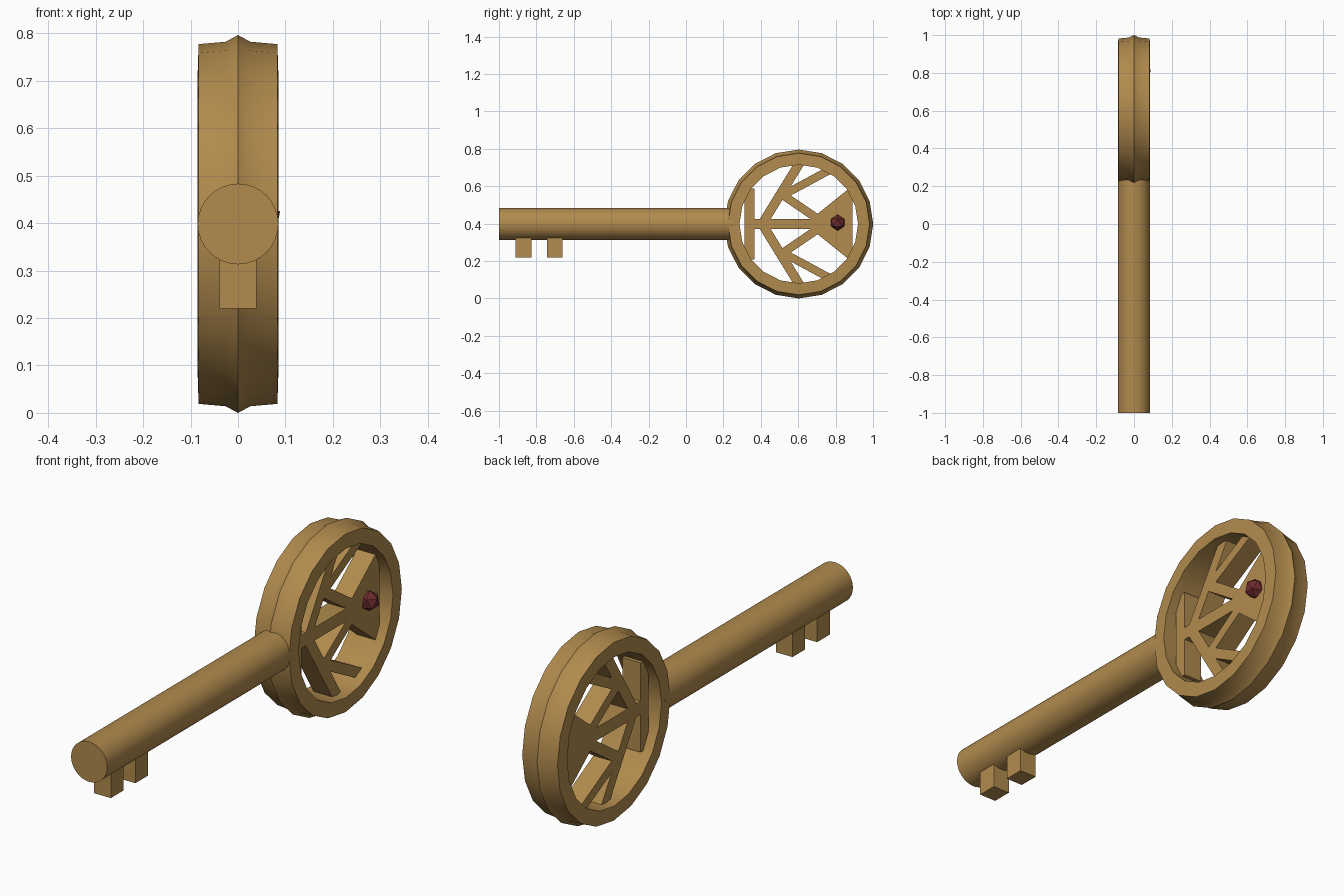
import bpy, bmesh, math
from mathutils import Matrix, Vector

if "Cube" in bpy.data.objects:
    bpy.data.objects.remove(bpy.data.objects["Cube"])

CY, CZ = 0.603, 0.398      # centre of the ring handle
DEPTH = 0.043              # half thickness of the tree fretwork


def material(name, col):
    m = bpy.data.materials.new(name)
    m.diffuse_color = (*col, 1)
    m.use_nodes = True
    m.node_tree.nodes["Principled BSDF"].inputs["Base Color"].default_value = m.diffuse_color
    return m


gold = material("antique_gold", (0.44, 0.257, 0.075))
red = material("dark_red", (0.17, 0.025, 0.028))


def finish(name, bm, mat, smooth=False):
    bmesh.ops.recalc_face_normals(bm, faces=bm.faces[:])
    me = bpy.data.meshes.new(name)
    bm.to_mesh(me)
    bm.free()
    me.materials.append(mat)
    ob = bpy.data.objects.new(name, me)
    bpy.context.collection.objects.link(ob)
    if smooth:
        bpy.ops.object.select_all(action='DESELECT')
        ob.select_set(True)
        bpy.context.view_layer.objects.active = ob
        bpy.ops.object.shade_smooth_by_angle(angle=math.radians(30))
    return ob


def plate(name, pts):
    """Extrude a (y, z) outline through the fretwork thickness."""
    bm = bmesh.new()
    f = bm.faces.new([bm.verts.new((-DEPTH, y, z)) for y, z in pts])
    ext = bmesh.ops.extrude_face_region(bm, geom=[f], use_keep_orig=True)
    vs = [g for g in ext["geom"] if isinstance(g, bmesh.types.BMVert)]
    bmesh.ops.translate(bm, verts=vs, vec=(2 * DEPTH, 0, 0))
    return finish(name, bm, gold)


def bar(name, a, b, width):
    a, b = Vector(a), Vector(b)
    d = (b - a).normalized()
    n = Vector((-d.y, d.x)) * width / 2
    return plate(name, [a + n, b + n, b - n, a - n])


# Round shaft along y
bm = bmesh.new()
bmesh.ops.create_cone(bm, cap_ends=True, segments=32, radius1=0.085, radius2=0.085, depth=1.26,
                      matrix=Matrix.Translation((0, -0.37, CZ)) @ Matrix.Rotation(math.pi / 2, 4, 'X'))
finish("shaft", bm, gold, True)

# Two teeth under the tip
for i, y in enumerate((-0.868, -0.702)):
    bm = bmesh.new()
    bmesh.ops.create_cube(bm, size=1, matrix=Matrix.Translation((0, y, 0.285))
                          @ Matrix.Diagonal((0.078, 0.085, 0.13, 1)))
    finish(f"tooth_{i + 1}", bm, gold)

# Ring handle: a ridged (x, radius) profile swept around x
profile = [(-0.085, 0.317), (-0.083, 0.379), (-0.026, 0.384), (0, 0.398),
           (0.026, 0.384), (0.083, 0.379), (0.085, 0.317)]
SEG = 20
bm = bmesh.new()
rings = []
for s in range(SEG):
    t = 2 * math.pi * s / SEG
    rings.append([bm.verts.new((x, CY + r * math.cos(t), CZ + r * math.sin(t))) for x, r in profile])
for s in range(SEG):
    a, b = rings[s], rings[(s + 1) % SEG]
    for k in range(len(profile)):
        j = (k + 1) % len(profile)
        bm.faces.new((a[k], a[j], b[j], b[k]))
finish("ring_handle", bm, gold, True)

# Tree fretwork: root bar, trunk, mirrored branches and crown
bar("root_bar", (0.34, CZ - 0.19), (0.34, CZ + 0.19), 0.053)
bar("trunk", (0.35, CZ), (0.75, CZ), 0.055)
for side, s in (("upper", 1), ("lower", -1)):
    bar(f"{side}_main_branch", (0.41, CZ + s * 0.005), (0.61, CZ + s * 0.33), 0.05)
    bar(f"{side}_outer_twig", (0.52, CZ + s * 0.155), (0.78, CZ + s * 0.295), 0.043)
    bar(f"{side}_inner_twig", (0.52, CZ + s * 0.153), (0.73, CZ + s * 0.01), 0.045)
plate("crown", [(0.70, CZ - 0.052), (0.885, CZ - 0.2), (0.89, CZ - 0.2),
                (0.89, CZ + 0.2), (0.885, CZ + 0.2), (0.70, CZ + 0.052)])

# Faceted gem on the right face of the crown
bm = bmesh.new()
bmesh.ops.create_icosphere(bm, subdivisions=1, radius=0.043,
                           matrix=Matrix.Translation((0.05, 0.811, 0.405)))
finish("gem", bm, red)
